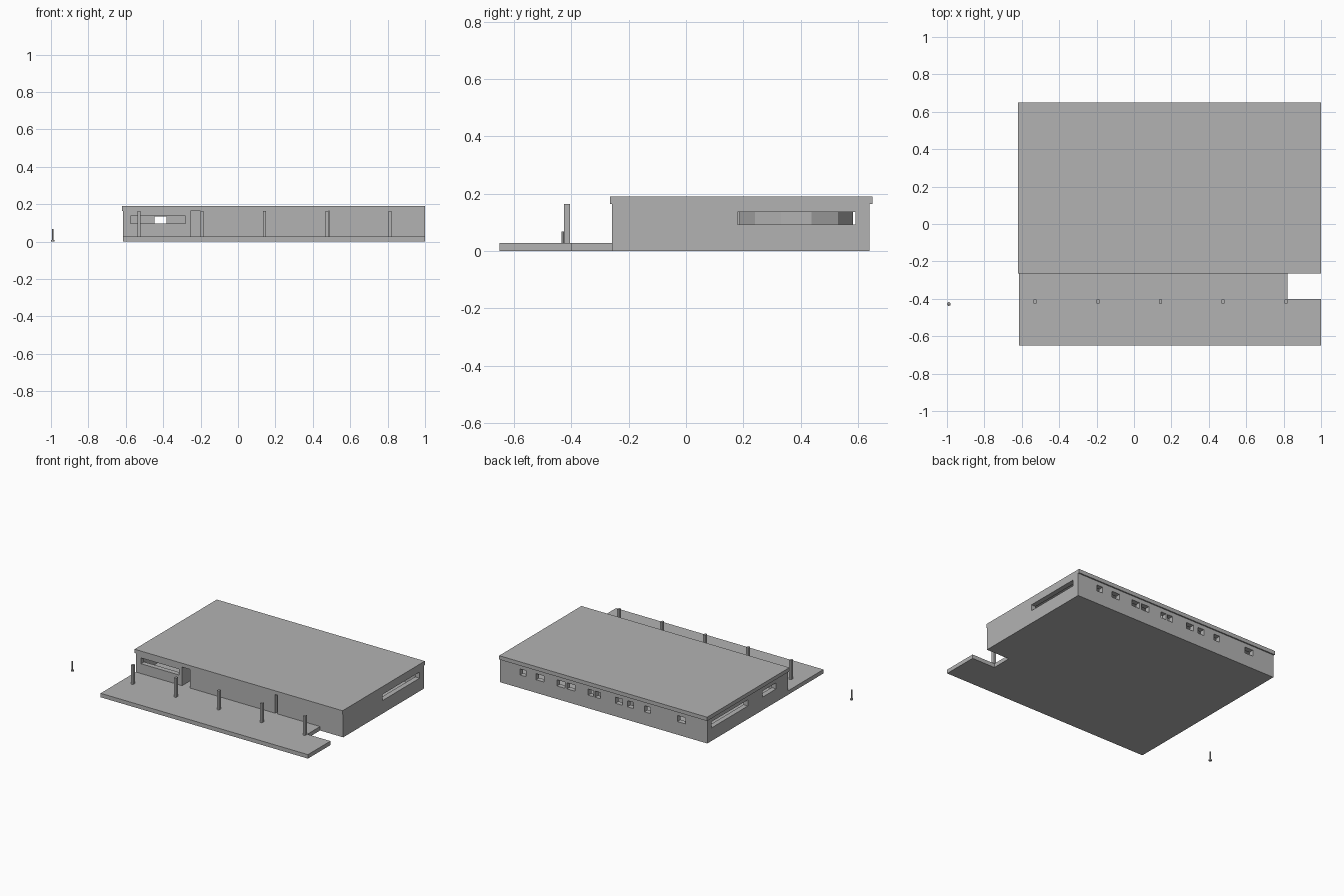
import bpy, bmesh, math

old = bpy.data.objects.get("Cube")
if old:
    bpy.data.objects.remove(old, do_unlink=True)

GREY = (0.45, 0.45, 0.45, 1)
mat = bpy.data.materials.new("plain grey")
mat.use_nodes = True
mat.diffuse_color = GREY
mat.node_tree.nodes["Principled BSDF"].inputs["Base Color"].default_value = GREY


def add(name, bm):
    bmesh.ops.recalc_face_normals(bm, faces=bm.faces)
    mesh = bpy.data.meshes.new(name)
    bm.to_mesh(mesh)
    bm.free()
    mesh.materials.append(mat)
    obj = bpy.data.objects.new(name, mesh)
    bpy.context.scene.collection.objects.link(obj)
    return obj


def prism(name, outline, z0, z1):
    """Extrude a flat outline from z0 up to z1."""
    bm = bmesh.new()
    face = bm.faces.new([bm.verts.new((x, y, z0)) for x, y in outline])
    top = bmesh.ops.extrude_face_region(bm, geom=[face])["geom"]
    verts = [v for v in top if isinstance(v, bmesh.types.BMVert)]
    bmesh.ops.translate(bm, verts=verts, vec=(0, 0, z1 - z0))
    return add(name, bm)


def box(name, x0, x1, y0, y1, z0, z1):
    return prism(name, [(x0, y0), (x1, y0), (x1, y1), (x0, y1)], z0, z1)


def polygon(x, y, radius, sides):
    step = 2 * math.pi / sides
    return [(x + radius * math.cos(step * (i + 0.5)),
             y + radius * math.sin(step * (i + 0.5))) for i in range(sides)]


# Building extents
LEFT, RIGHT, FRONT, BACK = 1.0, -0.615, -0.258, 0.641
WALL, FLOOR, EAVES, TOP = 0.035, 0.028, 0.163, 0.19
SILL, HEAD = 0.092, 0.135

walls = box("walls", RIGHT, LEFT, FRONT, BACK, 0, EAVES)

# Rooms, windows and doors cut from the block
cuts = [(RIGHT + WALL, LEFT - WALL, FRONT + WALL, BACK - WALL, FLOOR, TOP)]
back_windows = [(0.82, 0.047), (0.688, 0.063), (0.524, 0.063), (0.446, 0.063),
                (0.293, 0.04), (0.239, 0.04), (0.074, 0.055), (-0.016, 0.048),
                (-0.148, 0.047), (-0.414, 0.063)]
for x, w in back_windows:
    cuts.append((x - w / 2, x + w / 2, BACK - 0.06, BACK + 0.05, SILL, HEAD))
cuts += [
    (LEFT - 0.06, LEFT + 0.05, 0.18, 0.592, SILL, HEAD),
    (RIGHT - 0.05, RIGHT + 0.06, 0.19, 0.592, SILL, HEAD),
    (RIGHT - 0.05, RIGHT + 0.06, -0.125, 0.03, SILL, HEAD),
    (-0.575, -0.28, FRONT - 0.05, FRONT + 0.06, 0.097, 0.138),
    (-0.255, -0.195, FRONT - 0.05, FRONT + 0.06, FLOOR, TOP),
    (0.47, 0.49, FRONT - 0.05, FRONT + 0.06, FLOOR, TOP),
]
cutters = []
for c in cuts:
    cutter = box("cutter", *c)
    cutter.hide_render = True
    cutters.append(cutter)
    mod = walls.modifiers.new("opening", "BOOLEAN")
    mod.operation, mod.solver, mod.object = "DIFFERENCE", "EXACT", cutter
graph = bpy.context.evaluated_depsgraph_get()
cut_mesh = bpy.data.meshes.new_from_object(walls.evaluated_get(graph))
walls.modifiers.clear()
walls.data = cut_mesh
for cutter in cutters:
    bpy.data.objects.remove(cutter, do_unlink=True)

# Roof slab with a slight overhang
box("roof", -0.62, LEFT, -0.265, 0.65, EAVES, TOP)

# Interior: round room and entrance partition
prism("round_room", polygon(0.2, 0.385, 0.205, 12), FLOOR, EAVES)
box("entrance_partition", -0.265, -0.255, FRONT + WALL, 0.0, FLOOR, EAVES)

# Front deck with a notch at one end
prism("deck", [(RIGHT, -0.65), (LEFT, -0.65), (LEFT, -0.4), (0.82, -0.4),
               (0.82, FRONT), (RIGHT, FRONT)], 0, FLOOR)

# Row of deck posts
for i in range(5):
    x = -0.528 + i * 0.335
    box("deck_post", x - 0.008, x + 0.008, -0.426, -0.404, FLOOR, EAVES)

# Small free-standing bollard
prism("bollard_base", polygon(-0.99, -0.428, 0.0103, 12), 0, 0.008)
prism("bollard_pole", polygon(-0.99, -0.43, 0.005, 8), 0.008, 0.068)
